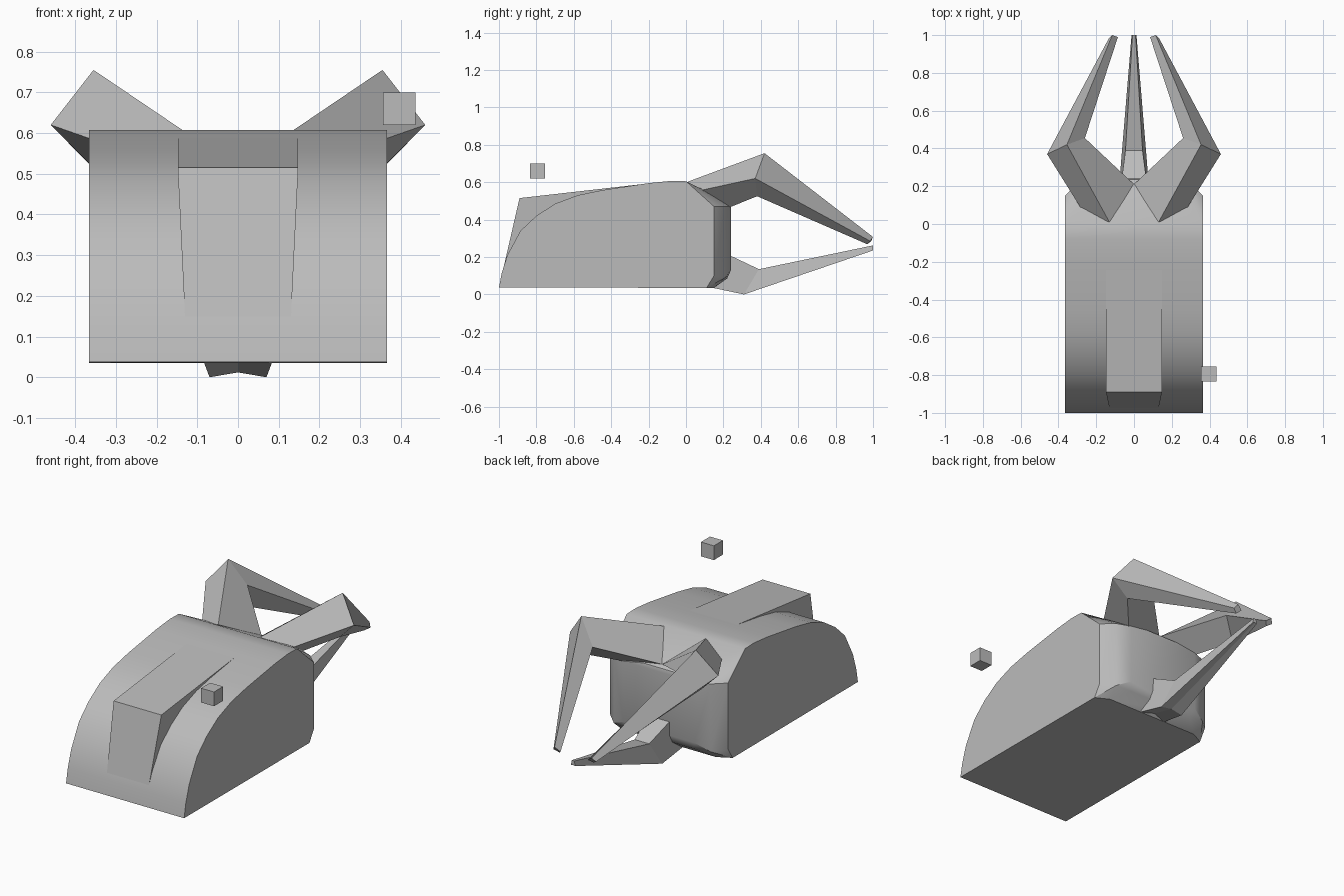
import bpy, bmesh, math

if "Cube" in bpy.data.objects:
    bpy.data.objects.remove(bpy.data.objects["Cube"])

grey = bpy.data.materials.new("plain grey")
grey.diffuse_color = (0.5, 0.5, 0.5, 1)
grey.use_nodes = True
grey.node_tree.nodes["Principled BSDF"].inputs["Base Color"].default_value = grey.diffuse_color


def finish(name, bm, smooth=None):
    bmesh.ops.recalc_face_normals(bm, faces=bm.faces)
    me = bpy.data.meshes.new(name)
    bm.to_mesh(me)
    bm.free()
    ob = bpy.data.objects.new(name, me)
    bpy.context.collection.objects.link(ob)
    me.materials.append(grey)
    if smooth:
        bpy.ops.object.select_all(action='DESELECT')
        ob.select_set(True)
        bpy.context.view_layer.objects.active = ob
        bpy.ops.object.shade_smooth_by_angle(angle=math.radians(smooth))
    return ob


def hull(name, points, smooth=None):
    """Convex solid around points, mirrored across x."""
    bm = bmesh.new()
    for x, y, z in points:
        for s in (-1, 1):
            bm.verts.new((s * x, y, z))
    res = bmesh.ops.convex_hull(bm, input=bm.verts)
    loose = [v for v in bm.verts if not v.link_faces]
    bmesh.ops.delete(bm, geom=loose, context='VERTS')
    bmesh.ops.dissolve_limit(bm, angle_limit=0.02, verts=bm.verts, edges=bm.edges)
    return finish(name, bm, smooth)


def loft(name, rings, side=1):
    """Skin between matching cross-sections, capped at both ends."""
    bm = bmesh.new()
    rows = [[bm.verts.new((side * x, y, z)) for x, y, z in r] for r in rings]
    n = len(rows[0])
    for a, b in zip(rows, rows[1:]):
        for i in range(n):
            j = (i + 1) % n
            bm.faces.new((a[i], a[j], b[j], b[i]))
    bm.faces.new(rows[0])
    bm.faces.new(rows[-1])
    return finish(name, bm)


# rounded body: side profile plus the narrower bulging rear
profile = [(-1, .037), (-.985, .115), (-.955, .21), (-.885, .34), (-.8, .42), (-.7, .485),
           (-.58, .53), (-.45, .557), (-.2, .595), (-.08, .607), (0, .605),
           (.15, .47), (.15, .1), (.11, .035)]
rear = [(.30, .21, .47), (.30, .21, .09), (.29, .15, .035),
        (.22, .24, .47), (.22, .24, .13), (.2, .22, .085),
        (.16, .15, .53), (.1, .235, .49)]
hull("body", [(.366, y, z) for y, z in profile] + rear, 25)

# raised central ridge over the nose
hull("ridge", [(.125, -1, .037), (.148, -.89, .515), (.148, -.08, .607),
               (.125, -.06, .1)])

# upper claws: base, knuckle and tip sections (top, outer, bottom, inner)
claw = [
    [(.13, .01, .603), (.26, .05, .55), (.22, .22, .46), (0.0, .21, .5)],
    [(.355, .42, .755), (.46, .37, .62), (.365, .38, .525), (.26, .455, .62)],
    [(.115, 1, .307), (.132, .985, .285), (.105, .97, .268), (.085, .99, .285)],
]
for side, label in ((-1, "left"), (1, "right")):
    loft(label + "_claw", claw, side)

# lower claw with a shallow groove underneath
lower = []
for wt, wb, top, bot, groove in (
        (.07, .085, (.2, .225), (.12, .04), .02),
        (.045, .07, (.39, .135), (.31, .0), .012),
        (.008, .013, (1, .262), (1, .235), .002)):
    lower.append([(-wt, *top), (wt, *top), (wb, *bot), (0, bot[0], bot[1] + groove), (-wb, *bot)])
loft("lower_claw", lower)

# small floating cube
bm = bmesh.new()
bmesh.ops.create_cube(bm, size=.08)
bmesh.ops.translate(bm, vec=(.396, -.795, .66), verts=bm.verts)
finish("small_cube", bm)
